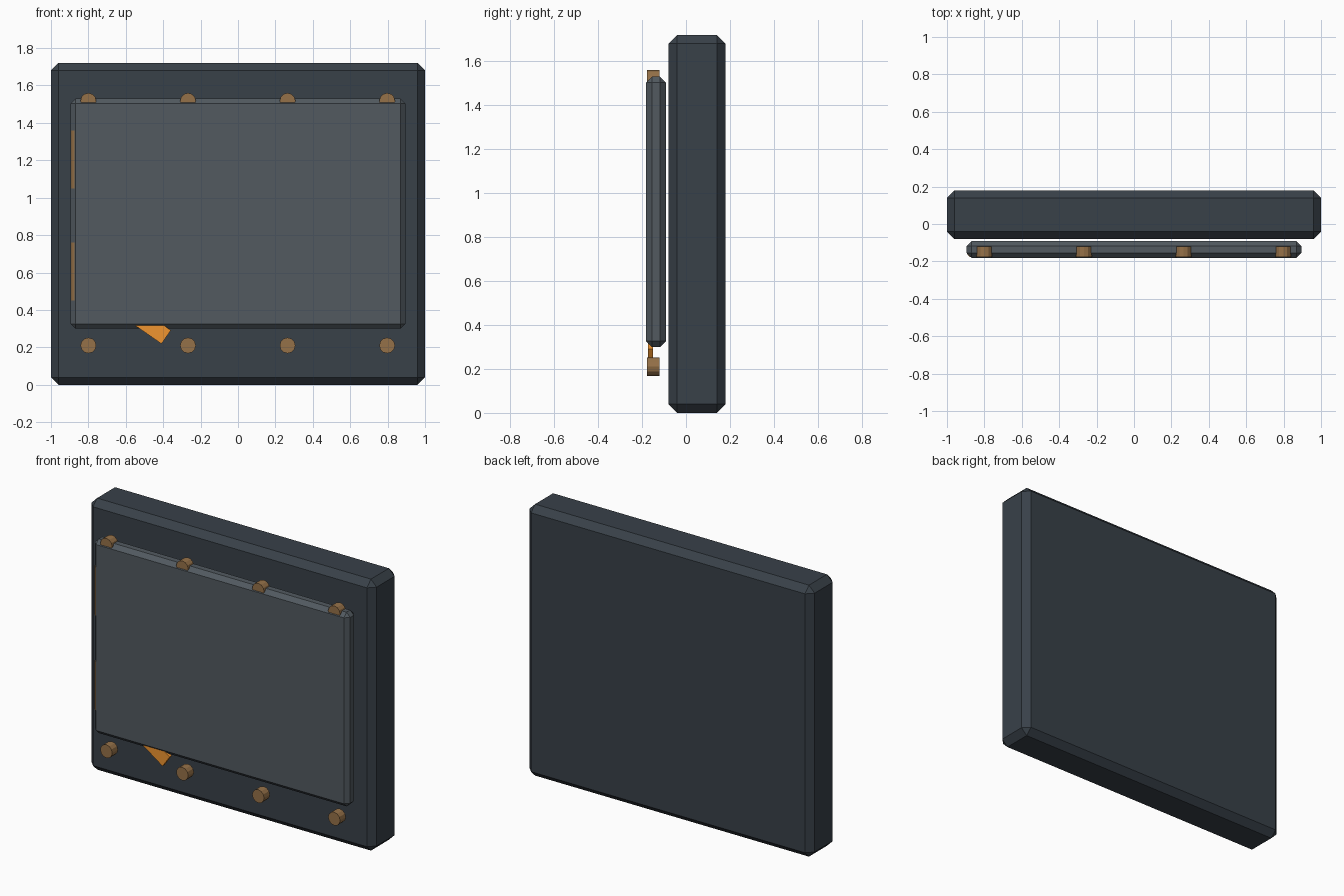
import bpy, bmesh
from math import radians
from mathutils import Matrix, Vector

if "Cube" in bpy.data.objects:
    bpy.data.objects.remove(bpy.data.objects["Cube"])


def material(name, rgb):
    m = bpy.data.materials.new(name)
    m.diffuse_color = (*rgb, 1)
    m.use_nodes = True
    m.node_tree.nodes["Principled BSDF"].inputs["Base Color"].default_value = m.diffuse_color
    return m


DARK = material("dark_steel", (0.04, 0.052, 0.066))
PLATE = material("plate_steel", (0.084, 0.102, 0.118))
BRASS = material("brass", (0.30, 0.165, 0.065))
ORANGE = material("warning_orange", (0.87, 0.30, 0.03))


def add_object(name, bm, mat):
    mesh = bpy.data.meshes.new(name)
    bm.to_mesh(mesh)
    bm.free()
    mesh.materials.append(mat)
    obj = bpy.data.objects.new(name, mesh)
    bpy.context.collection.objects.link(obj)
    return obj


def box(name, lo, hi, mat, chamfer=0, tilt=0):
    lo, hi = Vector(lo), Vector(hi)
    bm = bmesh.new()
    bmesh.ops.create_cube(bm, size=1, matrix=Matrix.Diagonal((*(hi - lo), 1)))
    if chamfer:
        bmesh.ops.bevel(bm, geom=bm.edges[:], offset=chamfer, segments=1,
                        affect='EDGES', profile=0.5)
    obj = add_object(name, bm, mat)
    obj.location = (lo + hi) / 2
    obj.rotation_euler.y = tilt
    return obj


def cylinder(name, centre, radius, depth, mat, along_y=False, sides=12):
    bm = bmesh.new()
    turn = Matrix.Rotation(radians(90), 4, 'X') if along_y else Matrix()
    bmesh.ops.create_cone(bm, cap_ends=True, segments=sides, radius1=radius,
                          radius2=radius, depth=depth, matrix=turn)
    obj = add_object(name, bm, mat)
    obj.location = centre
    return obj


# Wall slab and the door plate floating just in front of it
box("wall_slab", (-1, -0.08, 0), (1, 0.18, 1.72), DARK, 0.04)
box("door_plate", (-0.895, -0.181, 0.30), (0.895, -0.092, 1.53), PLATE, 0.026)

# Two rows of four bolts
for z in (0.21, 1.518):
    for i in range(4):
        cylinder("bolt", (-0.8 + i * 0.5325, -0.148, z), 0.042, 0.057, BRASS, True)

# Hinge barrels showing through the left chamfer of the door
for z in (0.605, 1.205):
    cylinder("hinge_barrel", (-0.862, -0.147, z), 0.033, 0.31, BRASS)

# Slanted warning stripe emerging below the door
stripe_len, stripe_w, tilt = 0.42, 0.088, radians(34.8)
stripe = box("warning_stripe", (-stripe_len / 2, -0.172, -stripe_w / 2),
             (stripe_len / 2, -0.15, stripe_w / 2), ORANGE, tilt=tilt)
end = Vector((-0.384, -0.161, 0.255))
stripe.location = end - Matrix.Rotation(tilt, 3, 'Y') @ Vector((stripe_len / 2, 0, 0))
